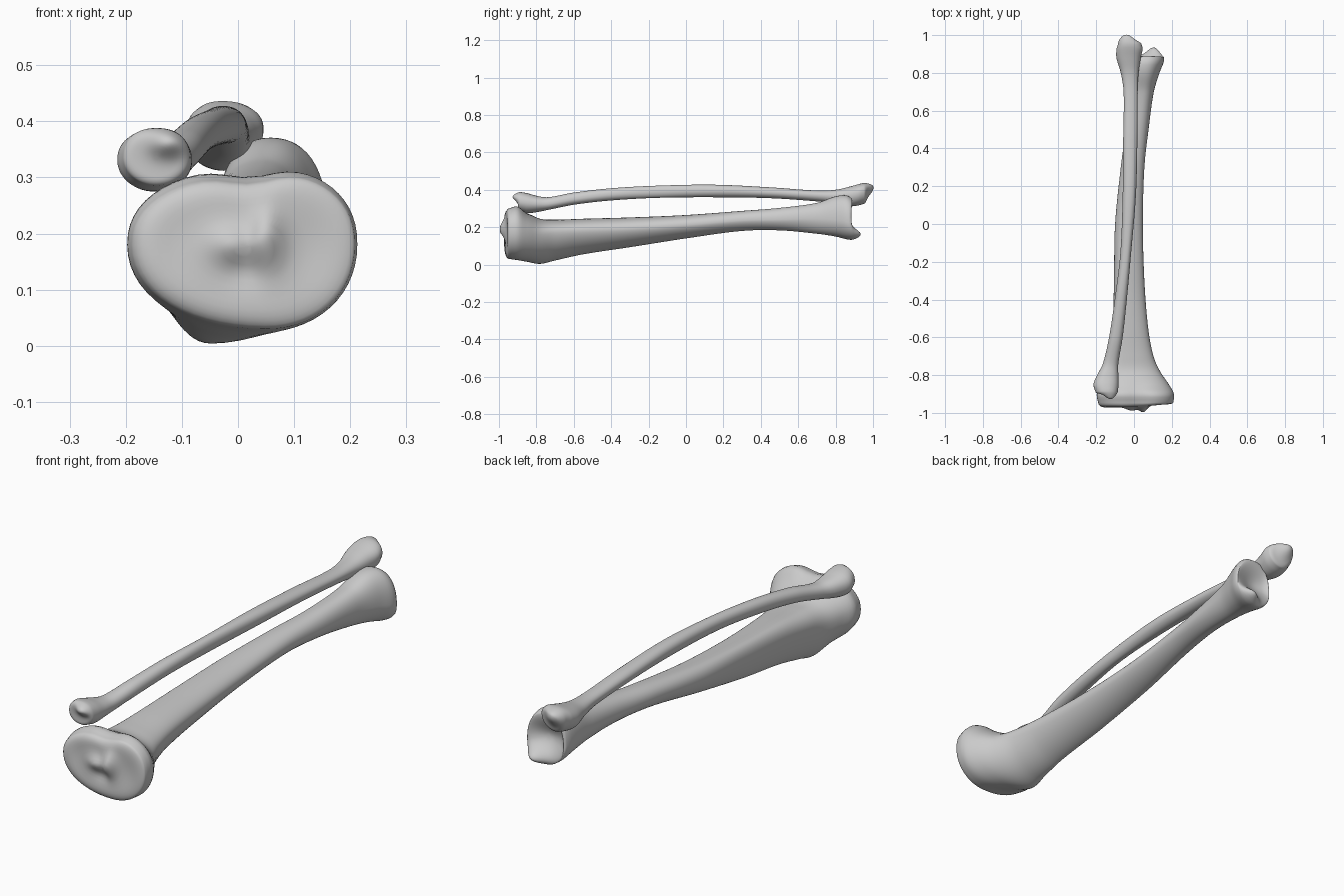
import bpy, bmesh
from math import sin, cos, pi, exp, sqrt

SEG = 56


def bump(x, z, cx, cz, sx, sz):
    return exp(-((x - cx) / sx) ** 2 - ((z - cz) / sz) ** 2)


def sample(table, y):
    """Smooth (Hermite) interpolation of the station rows at y."""
    i = 0
    while i < len(table) - 2 and y > table[i + 1][0]:
        i += 1
    a, b = table[i], table[i + 1]
    p, q = table[max(i - 1, 0)], table[min(i + 2, len(table) - 1)]
    h = b[0] - a[0]
    t = (y - a[0]) / h
    out = []
    for k in range(1, len(a)):
        ma = (b[k] - p[k]) / (b[0] - p[0]) * h
        mb = (q[k] - a[k]) / (q[0] - a[0]) * h
        out.append((2*t**3 - 3*t*t + 1) * a[k] + (t**3 - 2*t*t + t) * ma
                   + (3*t*t - 2*t**3) * b[k] + (t**3 - t*t) * mb)
    return out


def section(row, low_n, dent):
    """Closed outline from four bounds and the position of its widest points."""
    x0, x1, z0, z1, px, pz = row
    pts = []
    for j in range(SEG):
        c, s = cos(2*pi*j/SEG), sin(2*pi*j/SEG)
        n = 2.25 if s > 0 else low_n
        u = abs(c) ** (2/n) * (1 if c > 0 else -1)
        v = abs(s) ** (2/n) * (1 if s > 0 else -1)
        x = px + u * ((x1 - px) if u > 0 else (px - x0))
        z = pz + v * ((z1 - pz) if v > 0 else (pz - z0))
        if v > 0:
            z -= dent * exp(-((x - 0.02) / 0.06) ** 2)
        pts.append((x, z))
    return pts


def bone(name, table, rings, low_n, dent, start_cap, end_cap):
    bm = bmesh.new()
    loops = []

    def add(pts):
        loops.append([bm.verts.new(p) for p in pts])

    def outline(y):
        return section(sample(table, y), low_n(y), dent(y))

    def cap(y, func, scales):
        row = sample(table, y)
        cx, cz = (row[0] + row[1]) / 2, (row[2] + row[3]) / 2
        for s in scales:
            w = sqrt(1 - max(0, (s - 0.72) / 0.28) ** 2)
            pts = []
            for x, z in outline(y):
                x, z = cx + (x - cx) * s, cz + (z - cz) * s
                pts.append((x, y + (func(x, z) - y) * w, z))
            add(pts)

    scales = [0.985, 0.95, 0.9, 0.84, 0.76, 0.67, 0.58, 0.48, 0.38, 0.28, 0.18, 0.08]
    ya, yb = table[0][0], table[-1][0]
    cap(ya, start_cap, scales[::-1])
    for i in range(rings + 1):
        y = ya + (yb - ya) * i / rings
        add([(x, y, z) for x, z in outline(y)])
    cap(yb, end_cap, scales)
    for a, b in zip(loops, loops[1:]):
        for j in range(SEG):
            k = (j + 1) % SEG
            bm.faces.new((a[j], a[k], b[k], b[j]))
    bm.faces.new(loops[0])
    bm.faces.new(loops[-1])
    bmesh.ops.recalc_face_normals(bm, faces=bm.faces)
    me = bpy.data.meshes.new(name)
    bm.to_mesh(me)
    bm.free()
    for p in me.polygons:
        p.use_smooth = True
    ob = bpy.data.objects.new(name, me)
    bpy.context.collection.objects.link(ob)
    return ob


# Shin bone: y, x min, x max, z min, z max, apex x, apex z
shin = [
    (-0.945, -0.190, 0.208, 0.030, 0.308, 0.050, 0.18),
    (-0.90, -0.197, 0.212, 0.024, 0.318, 0.040, 0.18),
    (-0.85, -0.170, 0.185, 0.015, 0.280, 0.000, 0.17),
    (-0.78, -0.140, 0.138, 0.004, 0.245, -0.050, 0.16),
    (-0.70, -0.125, 0.103, 0.022, 0.240, -0.055, 0.17),
    (-0.55, -0.112, 0.075, 0.055, 0.245, -0.060, 0.18),
    (-0.30, -0.106, 0.055, 0.093, 0.252, -0.065, 0.19),
    (0.00, -0.100, 0.047, 0.140, 0.265, -0.050, 0.21),
    (0.30, -0.070, 0.055, 0.180, 0.287, -0.010, 0.235),
    (0.50, -0.045, 0.077, 0.183, 0.303, 0.020, 0.24),
    (0.70, -0.035, 0.105, 0.165, 0.330, 0.045, 0.245),
    (0.80, -0.035, 0.135, 0.150, 0.365, 0.055, 0.24),
    (0.86, -0.030, 0.158, 0.135, 0.370, 0.060, 0.23),
    (0.885, -0.020, 0.158, 0.132, 0.355, 0.065, 0.22),
]


# Knee plateau with two shallow dishes and a central spine
def plateau(x, z):
    return (-0.968 + 0.05 * x
            - 0.03 * bump(x, z, 0.05, 0.19, 0.025, 0.05)
            - 0.02 * bump(x, z, -0.01, 0.18, 0.04, 0.03)
            + 0.008 * bump(x, z, 0.13, 0.17, 0.05, 0.08)
            + 0.006 * bump(x, z, -0.11, 0.2, 0.05, 0.07)
            + 0.008 * bump(x, z, 0.01, 0.13, 0.04, 0.03))


# Ankle end: hollow with a projecting front prong
def ankle(x, z):
    return (0.893 + 0.05 * bump(x, z, 0.11, 0.155, 0.05, 0.04)
            - 0.035 * bump(x, z, 0.05, 0.25, 0.09, 0.06))


bone("shin_bone", shin, 130,
     lambda y: 1.7 + 0.4 * min(1, max(0, (abs(y) - 0.6) / 0.3)),
     lambda y: 0.018 * max(0, min(1, (-0.82 - y) / 0.08)),
     plateau, ankle)

# Calf bone, same columns
calf = [
    (-0.885, -0.205, -0.085, 0.285, 0.388, -0.145, 0.335),
    (-0.85, -0.215, -0.082, 0.275, 0.382, -0.150, 0.33),
    (-0.80, -0.195, -0.083, 0.280, 0.368, -0.145, 0.325),
    (-0.74, -0.165, -0.083, 0.292, 0.360, -0.125, 0.325),
    (-0.60, -0.132, -0.060, 0.320, 0.385, -0.095, 0.35),
    (-0.40, -0.102, -0.038, 0.343, 0.408, -0.070, 0.375),
    (-0.15, -0.072, -0.015, 0.357, 0.422, -0.040, 0.39),
    (0.15, -0.060, 0.010, 0.360, 0.427, -0.025, 0.395),
    (0.45, -0.057, 0.018, 0.355, 0.413, -0.020, 0.385),
    (0.70, -0.055, 0.020, 0.338, 0.396, -0.018, 0.37),
    (0.80, -0.070, 0.024, 0.326, 0.400, -0.020, 0.365),
    (0.88, -0.093, 0.036, 0.312, 0.418, -0.025, 0.37),
    (0.93, -0.092, 0.046, 0.318, 0.432, -0.025, 0.385),
    (0.95, -0.085, 0.040, 0.325, 0.436, -0.028, 0.39),
]
bone("calf_bone", calf, 120, lambda y: 2.0, lambda y: 0.0,
     lambda x, z: -0.897 - 0.03 * bump(x, z, -0.125, 0.362, 0.035, 0.025),
     lambda x, z: 0.958 + 0.044 * bump(x, z, -0.04, 0.41, 0.05, 0.05))
